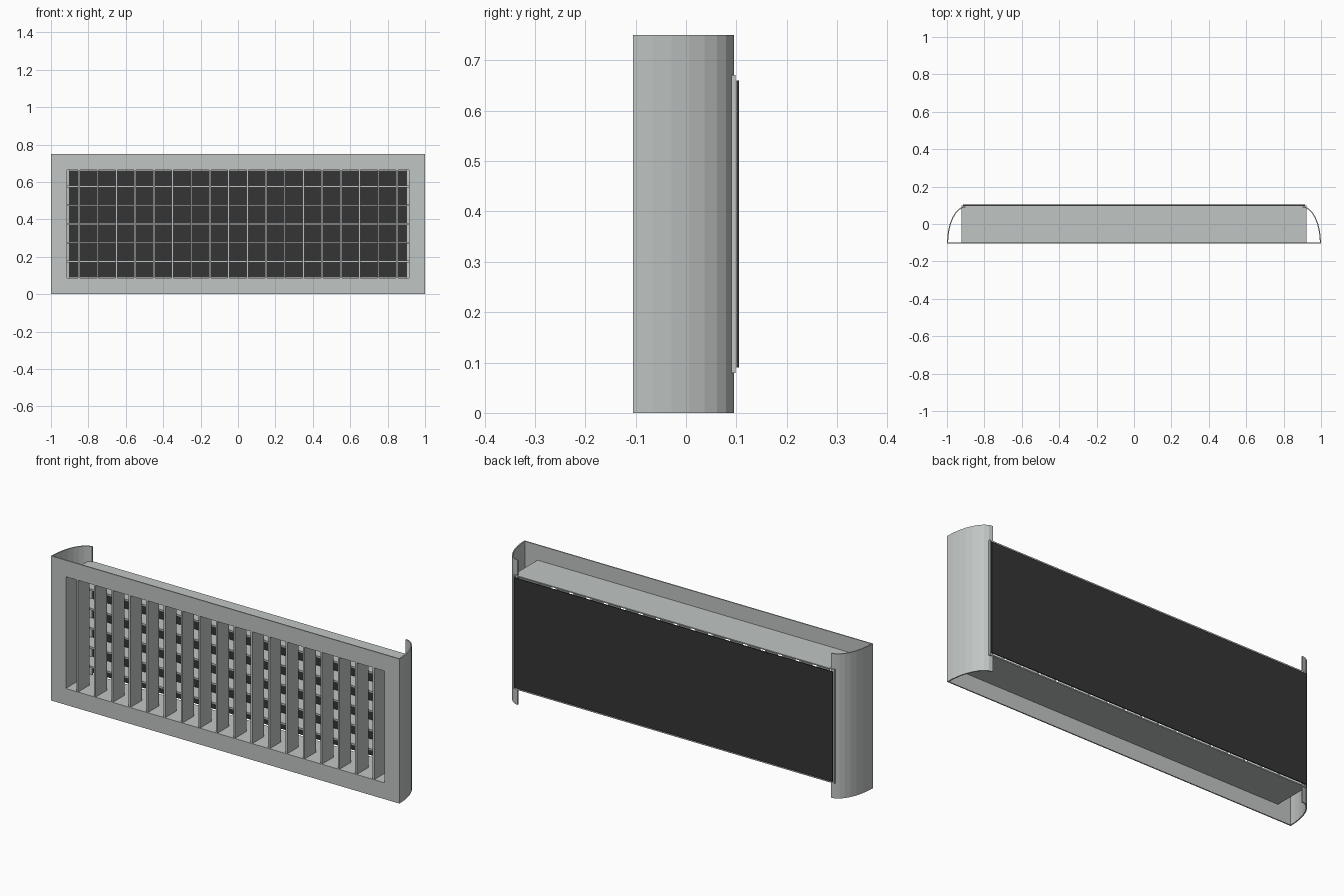
import bpy, bmesh, math

if "Cube" in bpy.data.objects:
    bpy.data.objects.remove(bpy.data.objects["Cube"])


def material(name, rgb):
    m = bpy.data.materials.new(name)
    m.diffuse_color = (*rgb, 1.0)
    m.use_nodes = True
    m.node_tree.nodes["Principled BSDF"].inputs["Base Color"].default_value = m.diffuse_color
    return m


GREY = material("light grey metal", (0.53, 0.56, 0.55))
DARK = material("dark charcoal", (0.035, 0.035, 0.035))

W, H = 1.0, 0.75              # half width and height of the face
OX, Z0, Z1 = 0.915, 0.085, 0.665   # opening half width, bottom, top
FRONT, BACK = -0.105, 0.095
T = 0.006                     # sheet thickness


def add_box(bm, x0, x1, y0, y1, z0, z1):
    v = bmesh.ops.create_cube(bm, size=1)["verts"]
    bmesh.ops.scale(bm, vec=(x1 - x0, y1 - y0, z1 - z0), verts=v)
    bmesh.ops.translate(bm, vec=((x0 + x1) / 2, (y0 + y1) / 2, (z0 + z1) / 2), verts=v)


def finish(name, bm, mat):
    bmesh.ops.recalc_face_normals(bm, faces=bm.faces)
    me = bpy.data.meshes.new(name)
    bm.to_mesh(me)
    bm.free()
    me.materials.append(mat)
    ob = bpy.data.objects.new(name, me)
    bpy.context.collection.objects.link(ob)
    return ob


def boxes(name, mat, specs):
    bm = bmesh.new()
    for s in specs:
        add_box(bm, *s)
    return finish(name, bm, mat)


def ring(name, ox, oz0, oz1, ix, iz0, iz1, y0, y1):
    """Rectangular frame with a rectangular hole, extruded along y."""
    bm = bmesh.new()
    loops = []
    for x, a, b in ((ox, oz0, oz1), (ix, iz0, iz1)):
        for y in (y0, y1):
            loops.append([bm.verts.new(p) for p in
                          ((-x, y, a), (x, y, a), (x, y, b), (-x, y, b))])
    of, ob, inf, inb = loops
    for p, q in ((of, inf), (inf, inb), (inb, ob), (ob, of)):
        for i in range(4):
            j = (i + 1) % 4
            bm.faces.new((p[i], p[j], q[j], q[i]))
    return finish(name, bm, GREY)


# Front face frame and the duct collar behind its opening
ring("face_frame", W, 0, H, OX, Z0, Z1, FRONT, FRONT + T)
ring("duct_collar", OX + T, Z0 - T, Z1 + T, OX, Z0, Z1, FRONT + T, 0.098)

# Curved side returns: quarter ellipse profiles in eight flat facets
for side, name in ((1, "right_side_return"), (-1, "left_side_return")):
    bm = bmesh.new()
    arc = [(math.cos(i * math.pi / 16), math.sin(i * math.pi / 16)) for i in range(9)]
    outer = [(0.9 + 0.1 * c, FRONT + 0.2 * s) for c, s in arc]
    inner = [(0.9 + (0.1 - T) * c, FRONT + (0.2 - T) * s) for c, s in arc]
    prof = outer + inner[::-1]
    face = bm.faces.new([bm.verts.new((side * x, y, 0)) for x, y in prof])
    up = bmesh.ops.extrude_face_region(bm, geom=[face])["geom"]
    bmesh.ops.translate(bm, vec=(0, 0, H),
                        verts=[g for g in up if isinstance(g, bmesh.types.BMVert)])
    finish(name, bm, GREY)

# Upright front blades
boxes("vertical_blades", GREY,
      [(x - 0.005, x + 0.005, FRONT + 0.002, -0.01, Z0, Z1)
       for x in (-0.85 + 0.1 * i for i in range(18))])

# Level rear blades
boxes("horizontal_blades", GREY,
      [(-OX, OX, 0.0, 0.092, z - 0.005, z + 0.005)
       for z in (0.175 + 0.1 * i for i in range(5))])

# Dark backing panel
boxes("back_panel", DARK, [(-OX, OX, 0.1, 0.105, 0.09, 0.66)])
